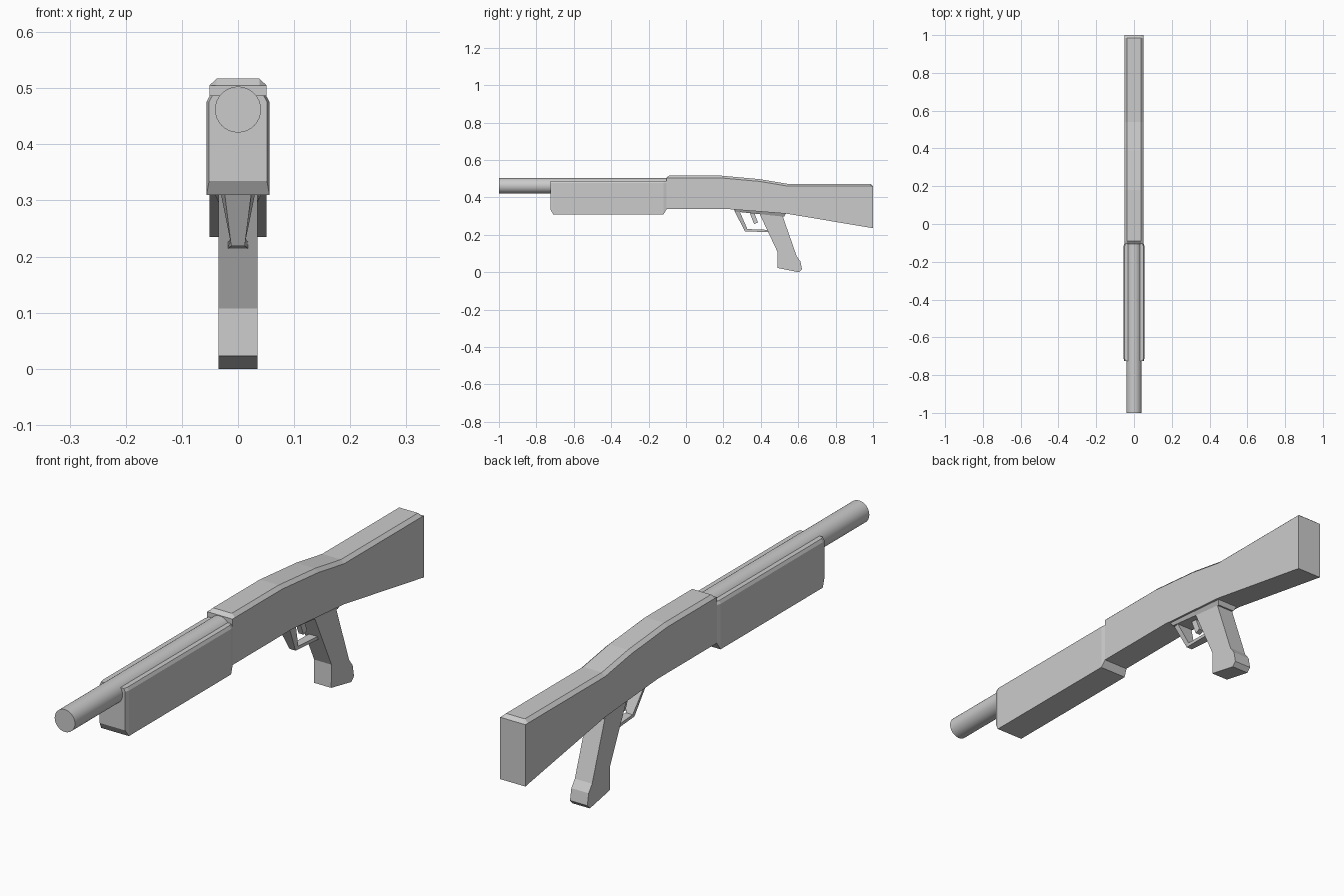
import bpy, bmesh, math

if "Cube" in bpy.data.objects:
    bpy.data.objects.remove(bpy.data.objects["Cube"])


def loft(name, sections):
    """Bridge equal-length rings of 3D points and cap both ends."""
    bm = bmesh.new()
    rings = [[bm.verts.new(p) for p in s] for s in sections]
    n = len(rings[0])
    for a, b in zip(rings, rings[1:]):
        for i in range(n):
            j = (i + 1) % n
            bm.faces.new((a[i], a[j], b[j], b[i]))
    bm.faces.new(rings[0][::-1])
    bm.faces.new(rings[-1])
    bmesh.ops.recalc_face_normals(bm, faces=bm.faces)
    mesh = bpy.data.meshes.new(name)
    bm.to_mesh(mesh)
    bm.free()
    obj = bpy.data.objects.new(name, mesh)
    bpy.context.collection.objects.link(obj)
    return obj


def prism(name, profile, w):
    """Side profile (y, z) extruded symmetrically across x."""
    return loft(name, [[(x, y, z) for y, z in profile] for x in (-w, w)])


def chamfered(y, w, zb, zt, inset, drop):
    """Box cross-section with its two top corners cut."""
    half = [(w, zb), (w, zt - drop), (w - inset, zt)]
    return [(x, y, z) for x, z in half] + [(-x, y, z) for x, z in half[::-1]]


# Receiver and stock: y, bottom, top, corner drop
body = [(-.105, .337, .505, 0), (-.09, .337, .517, .012), (.18, .337, .517, .012),
        (.235, .337, .512, .012), (.39, .325, .498, .012), (.54, .313, .473, .012),
        (.985, .238, .473, .012), (1.0, .235, .461, 0)]
loft("receiver_and_stock", [chamfered(y, .051, zb, zt, .013, d) for y, zb, zt, d in body])

# Fore-end with chamfered ends
fore = [(-.725, .0515, .335), (-.71, .056, .31), (-.12, .056, .31), (-.105, .0515, .335)]
loft("fore_end", [chamfered(y, w, zb, .487, .006, .011) for y, w, zb in fore])

# Barrel
bpy.ops.mesh.primitive_cylinder_add(vertices=32, radius=.041, depth=.92,
                                    location=(0, -.54, .462), rotation=(math.pi / 2, 0, 0))
barrel = bpy.context.object
barrel.name = "barrel"
bpy.ops.object.shade_smooth_by_angle(angle=math.radians(40))

# Grip
prism("grip", [(.385, .33), (.49, .107), (.488, .023), (.605, 0), (.62, .016),
               (.612, .058), (.592, .085), (.51, .32)], .035)

# Mounting plate, tapering downwards
loft("grip_plate", [
    [(-.044, .255, .338), (.044, .255, .338), (.044, .535, .316), (-.044, .535, .316)],
    [(-.035, .265, .324), (.035, .265, .324), (.035, .525, .297), (-.035, .525, .297)]])

# Trigger guard: sloping front strap and lower bar
loft("guard_front", [
    [(-.026, .258, .33), (.026, .258, .33), (.034, .285, .33), (-.034, .285, .33)],
    [(-.012, .315, .219), (.012, .315, .219), (.014, .328, .231), (-.014, .328, .231)]])
loft("guard_bar", [
    [(-.012, .315, .219), (.012, .315, .219), (.014, .328, .231), (-.014, .328, .231)],
    [(-.018, .45, .214), (.018, .45, .214), (.018, .45, .226), (-.018, .45, .226)]])

# Trigger
prism("trigger", [(.335, .33), (.364, .258), (.385, .266), (.36, .33)], .01)
